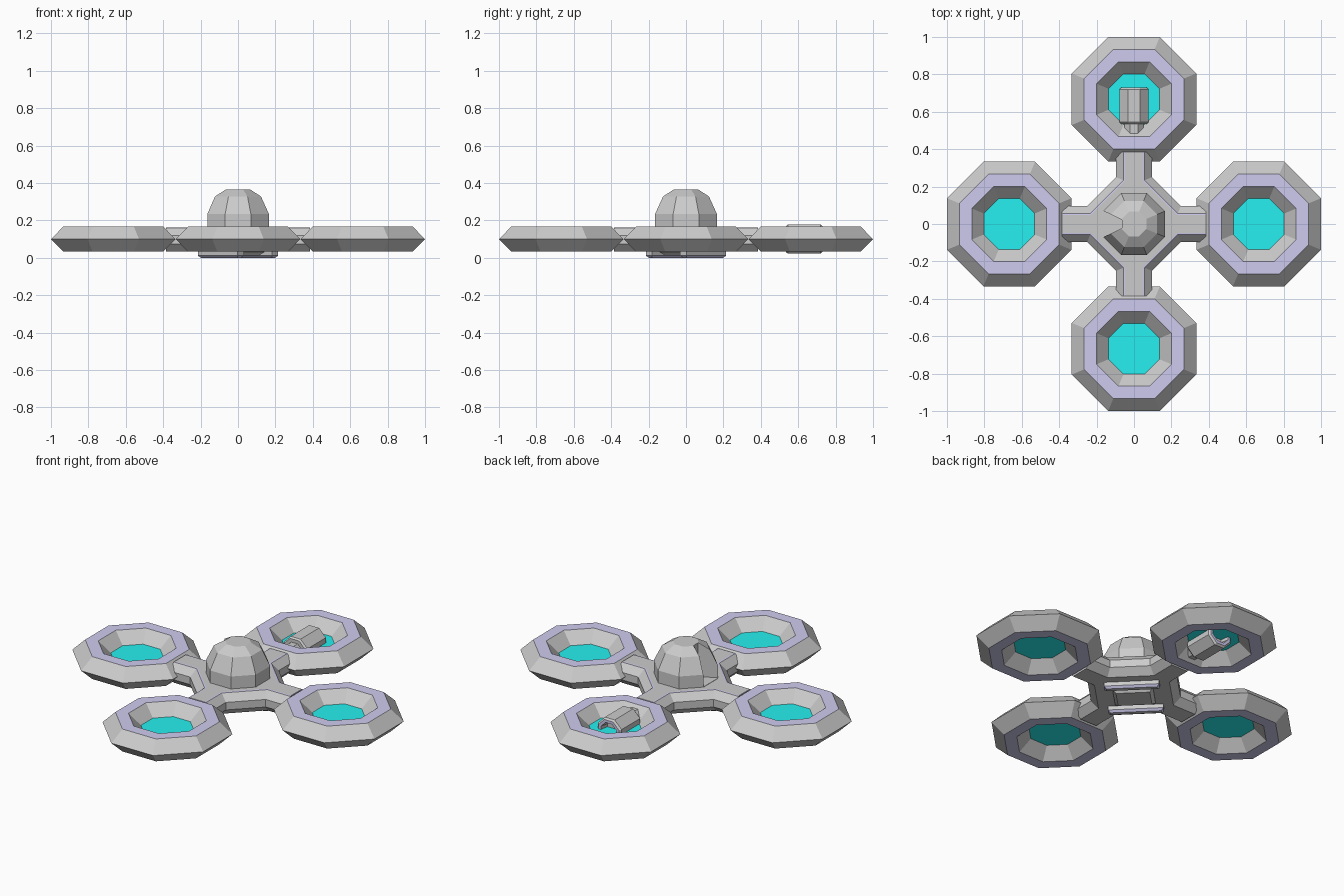
import bpy, bmesh, math
from mathutils import Matrix, Vector

if "Cube" in bpy.data.objects:
    bpy.data.objects.remove(bpy.data.objects["Cube"])


def material(name, rgb):
    m = bpy.data.materials.new(name)
    m.diffuse_color = (*rgb, 1)
    m.use_nodes = True
    m.node_tree.nodes["Principled BSDF"].inputs["Base Color"].default_value = m.diffuse_color
    return m


GREY = material("grey", (0.72, 0.72, 0.72))
LAVENDER = material("lavender", (0.62, 0.60, 0.86))
CYAN = material("cyan", (0.02, 0.87, 0.87))


def loft(name, loops, colours=(), caps=(True, True), closed=False, matrix=Matrix()):
    """Skin stacked loops of points; band i takes material colours[i]."""
    bm = bmesh.new()
    rings = [[bm.verts.new(p) for p in loop] for loop in loops]
    pairs = list(zip(rings, rings[1:]))
    if closed:
        pairs.append((rings[-1], rings[0]))
    for i, (a, b) in enumerate(pairs):
        for k in range(len(a)):
            j = (k + 1) % len(a)
            f = bm.faces.new((a[k], a[j], b[j], b[k]))
            f.material_index = 1 if i in colours else 0
    if not closed:
        if caps[0]:
            bm.faces.new(rings[0][::-1])
        if caps[1]:
            bm.faces.new(rings[-1])
    bmesh.ops.recalc_face_normals(bm, faces=bm.faces)
    me = bpy.data.meshes.new(name)
    bm.to_mesh(me)
    bm.free()
    me.materials.append(GREY)
    me.materials.append(LAVENDER)
    ob = bpy.data.objects.new(name, me)
    ob.matrix_world = matrix
    bpy.context.collection.objects.link(ob)
    return ob


def octagon(apothem, z):
    r = apothem / math.cos(math.pi / 8)
    return [(r * math.cos(a), r * math.sin(a), z)
            for a in (math.pi / 8 + k * math.pi / 4 for k in range(8))]


def cross(h, z, length=0.385):
    """Four-armed outline with diagonal sides; h is the arm half width."""
    d = 0.345 - 1.414 * (0.095 - h) - h
    arm = [(length, -h), (length, h), (d, h), (h, d)]
    pts = []
    for k in range(4):
        rot = Matrix.Rotation(k * math.pi / 2, 2)
        pts += [(*(rot @ Vector(p)), z) for p in arm]
    return pts


# four rotor rings with glowing discs
RING = [(0.333, 0.10), (0.267, 0.167), (0.2, 0.167), (0.134, 0.10), (0.2, 0.033), (0.267, 0.033)]
for k, side in enumerate(("right", "back", "left", "front")):
    a = k * math.pi / 2
    place = Matrix.Translation((0.667 * math.cos(a), 0.667 * math.sin(a), 0))
    loft(side + "_rotor_ring", [octagon(r, z) for r, z in RING], (1, 4), closed=True, matrix=place)
    disc = loft(side + "_rotor_disc", [octagon(0.136, 0.098), octagon(0.136, 0.102)], matrix=place)
    disc.data.materials[0] = CYAN

# chamfered four-armed body with pale edge lines
loft("body", [cross(0.055, 0.035), cross(0.095, 0.075), cross(0.095, 0.12),
              cross(0.057, 0.16), cross(0.048, 0.161, 0.384)], (3,))

# faceted dome with a slot cut in its left side
dome = loft("dome", [octagon(r, z) for r, z in
                     [(0.165, 0.15), (0.165, 0.235), (0.123, 0.328), (0.066, 0.365)]])
slot = [(-0.065, -0.022), (-0.065, 0.022), (-0.2, 0.088), (-0.2, -0.088)]
cutter = loft("slot_cutter", [[(x, y, z) for x, y in slot] for z in (0.163, 0.45)])
cutter.hide_render = True
cutter.hide_set(True)
cut = dome.modifiers.new("slot", "BOOLEAN")
cut.operation = "DIFFERENCE"
cut.solver = "EXACT"
cut.object = cutter

# belly: two skids and a plate, turned to the diagonal
turn = Matrix.Rotation(math.pi / 4, 4, "Z")


def block(name, cx, hx, hy, z0, z1, taper, colours=()):
    def rect(t, z):
        return [(cx + sx * (hx - t), sy * (hy - t), z)
                for sx, sy in ((-1, -1), (1, -1), (1, 1), (-1, 1))]
    return loft(name, [rect(0, z1), rect(0, z0 + taper), rect(taper, z0)], colours, matrix=turn)


for side, s in (("left", -1), ("right", 1)):
    block(side + "_skid", s * 0.13, 0.024, 0.15, 0, 0.05, 0.012, (1,))
block("belly_plate", 0, 0.085, 0.11, 0.012, 0.05, 0.018)

# thruster lying in the back ring, lathed along y, hollow at both ends
THRUSTER = [(0.02, 0.53), (0.035, 0.485), (0.05, 0.485), (0.05, 0.535), (0.07, 0.535),
            (0.078, 0.545), (0.078, 0.72), (0.068, 0.73), (0.052, 0.73), (0.045, 0.68)]
along_y = Matrix.Translation((0, 0, 0.1)) @ Matrix.Rotation(-math.pi / 2, 4, "X")
loft("thruster", [octagon(r, y) for r, y in THRUSTER], (1, 7), matrix=along_y)
